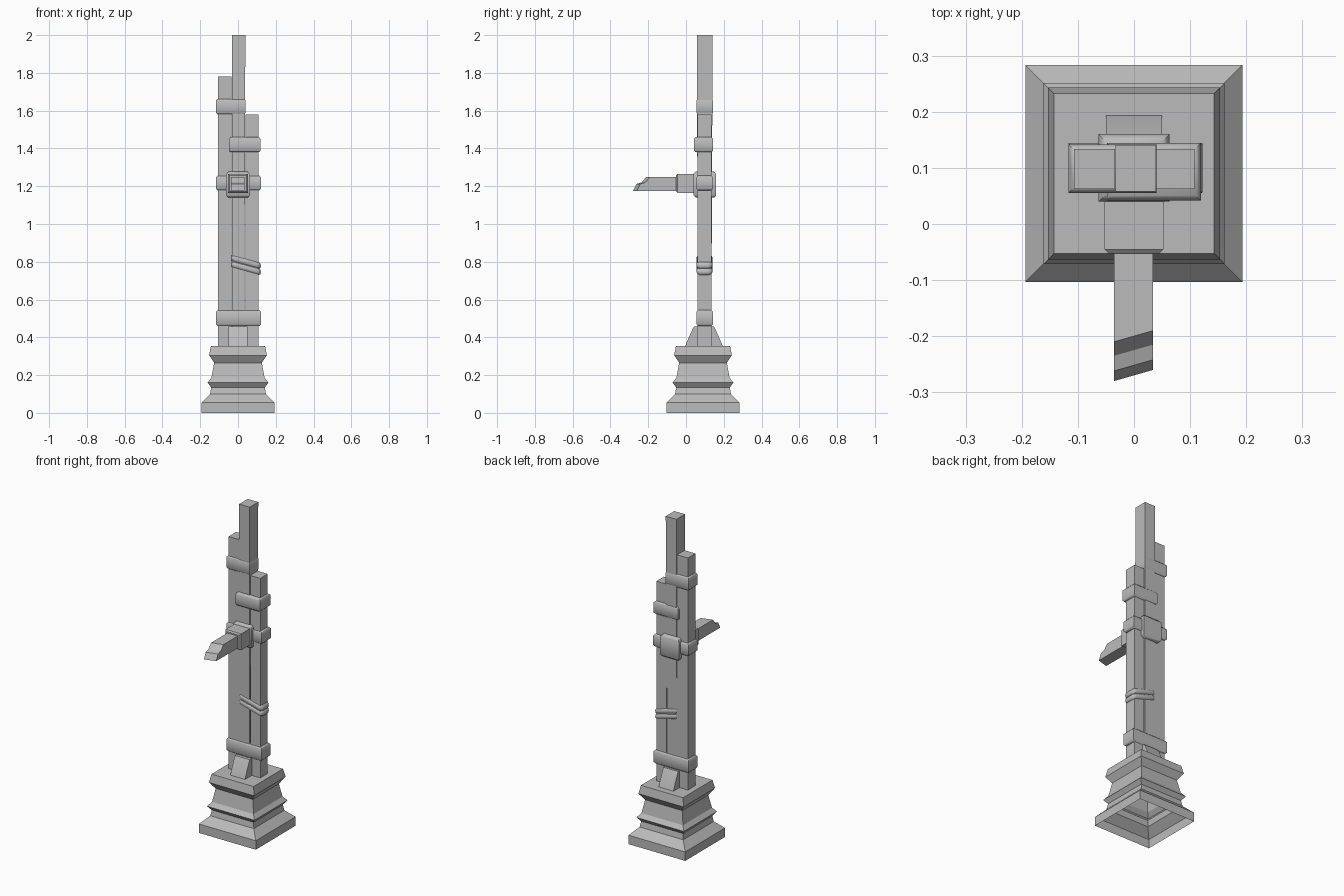
import bpy, bmesh, math
from mathutils import Vector

cube = bpy.data.objects.get("Cube")
if cube:
    bpy.data.objects.remove(cube, do_unlink=True)

stone = bpy.data.materials.new("plain grey")
stone.use_nodes = True
stone.diffuse_color = (0.5, 0.5, 0.5, 1)
stone.node_tree.nodes["Principled BSDF"].inputs["Base Color"].default_value = (0.5, 0.5, 0.5, 1)


def finish(name, bm, smooth=None):
    bmesh.ops.recalc_face_normals(bm, faces=bm.faces)
    mesh = bpy.data.meshes.new(name)
    bm.to_mesh(mesh)
    bm.free()
    mesh.materials.append(stone)
    obj = bpy.data.objects.new(name, mesh)
    bpy.context.collection.objects.link(obj)
    if smooth:
        bpy.ops.object.select_all(action='DESELECT')
        obj.select_set(True)
        bpy.context.view_layer.objects.active = obj
        bpy.ops.object.shade_smooth_by_angle(angle=math.radians(smooth))
    return obj


def loft(name, rings, smooth=None, open_bottom=False):
    """Join point rings of equal length with quads and cap the ends."""
    bm = bmesh.new()
    loops = [[bm.verts.new(p) for p in ring] for ring in rings]
    n = len(loops[0])
    for a, b in zip(loops, loops[1:]):
        for i in range(n):
            j = (i + 1) % n
            bm.faces.new((a[i], a[j], b[j], b[i]))
    bm.faces.new(loops[-1])
    if not open_bottom:
        bm.faces.new(loops[0][::-1])
    return finish(name, bm, smooth)


def rect(x0, x1, y0, y1, z):
    return [(x0, y0, z), (x1, y0, z), (x1, y1, z), (x0, y1, z)]


def band(name, x0, x1, y0, y1, z0, z1, c=0.009):
    """Wrapped strap with softened upper and lower edges."""
    levels = [(z0, c), (z0 + c, 0), (z1 - c, 0), (z1, c)]
    loft(name, [rect(x0 + d, x1 - d, y0 + d, y1 - d, z) for z, d in levels], 50)


# Moulded pedestal, hollow underneath
MID = 0.09
profile = [(0, .193), (.055, .193), (.1, .148), (.135, .142), (.16, .161),
           (.185, .141), (.265, .126), (.305, .153), (.355, .143)]
loft("pedestal", [rect(-h, h, MID - h, MID + h, z) for z, h in profile], open_bottom=True)

# Three upright beams
loft("centre_beam", [rect(-.033, .033, .062, .134, .35), rect(-.033, .039, .058, .141, 2)])
loft("right_beam", [rect(-.107, -.034, .062, .134, z) for z in (.35, 1.78)])
loft("left_beam", [rect(.04, .108, .062, .134, z) for z in (.35, 1.58)])

# Straps around the beams
band("upper_strap", -.117, .04, .055, .142, 1.58, 1.663)
band("second_strap", -.048, .119, .042, .144, 1.38, 1.46)
band("middle_strap", -.117, .122, .056, .144, 1.178, 1.256)
band("lower_strap", -.117, .121, .055, .142, .46, .545)

# Clasp, socket and broken arm
band("clasp", -.063, .063, .04, .16, 1.14, 1.277, .012)


def cross(y, h, z0, z1):
    return [(-h, y, z0), (h, y, z0), (h, y, z1), (-h, y, z1)]


loft("arm_socket", [cross(.05, .053, 1.165, 1.265), cross(-.045, .053, 1.165, 1.265),
                    cross(-.053, .045, 1.172, 1.258)])
side = [(-.04, 1.175), (-.04, 1.25), (-.21, 1.25), (-.235, 1.22), (-.262, 1.212), (-.28, 1.175)]
loft("broken_arm", [[(x, y + (skew if y < -.1 else 0), z) for y, z in side]
                    for x, skew in ((-.036, 0), (.034, .02))])

# Sloping braces at the foot of the beams
for name, s in (("front_brace", -1), ("back_brace", 1)):
    y = [.095 + s * d for d in (.03, .1, .093, .06, .052, .03)]
    zs = [.35, .35, .37, .445, .458, .458]
    loft(name, [[(x, a, z) for a, z in zip(y, zs)] for x in (-.05, .05)], 50)


# Two tilted rope turns around the centre and left beams
def rope(name, z, r=.017, sides=8):
    cx, cy, hx, hy, corner = .04, .098, .071, .033, .012
    path = []
    for k in range(4):
        sx, sy = ((1, 1), (-1, 1), (-1, -1), (1, -1))[k]
        for t in range(4):
            a = math.pi / 2 * (k + t / 3)
            px = sx * (hx - corner) + corner * math.cos(a)
            py = sy * (hy - corner) + corner * math.sin(a)
            path.append((px, py, a))
    bm = bmesh.new()
    loops = []
    for px, py, a in path:
        out = Vector((math.cos(a), math.sin(a), 0))
        ring = []
        for i in range(sides):
            t = 2 * math.pi * i / sides
            p = Vector((cx + px, cy + py, z)) + out * (r * .6 * math.cos(t))
            p.z += r * math.sin(t) - .27 * (p.x - cx)
            ring.append(bm.verts.new(p))
        loops.append(ring)
    for k in range(len(loops)):
        a, b = loops[k], loops[(k + 1) % len(loops)]
        for i in range(sides):
            j = (i + 1) % sides
            bm.faces.new((a[i], b[i], b[j], a[j]))
    finish(name, bm, 60)


rope("upper_rope", .8)
rope("lower_rope", .767)
